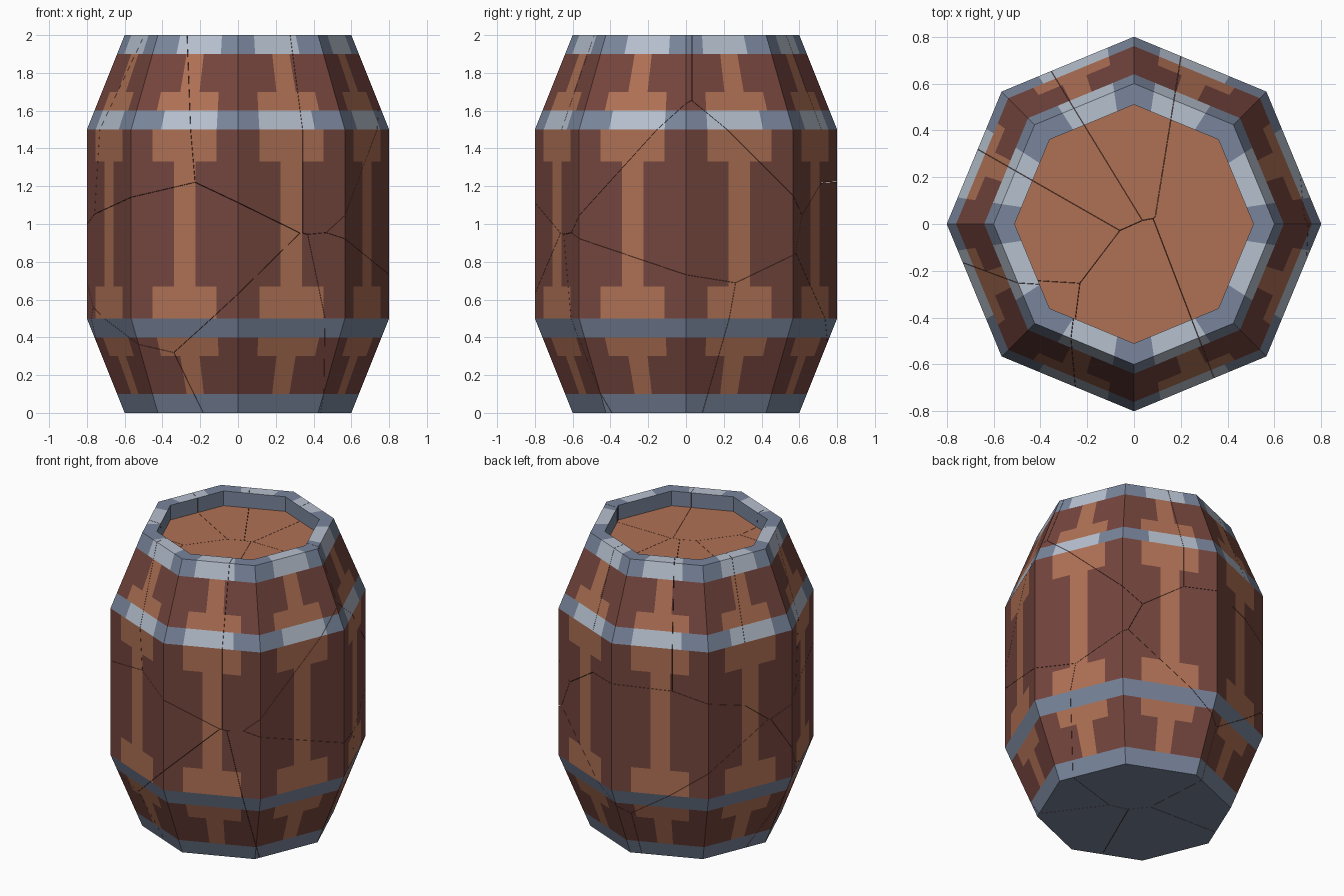
import bpy, bmesh, math
from mathutils import Vector

if "Cube" in bpy.data.objects:
    bpy.data.objects.remove(bpy.data.objects["Cube"])


def material(name, rgb):
    m = bpy.data.materials.new(name)
    m.diffuse_color = (*rgb, 1)
    m.use_nodes = True
    m.node_tree.nodes["Principled BSDF"].inputs["Base Color"].default_value = m.diffuse_color
    return m


MATS = [material("dark_red_wood", (0.175, 0.060, 0.047)),
        material("orange_wood", (0.43, 0.165, 0.09)),
        material("blue_grey_steel", (0.19, 0.235, 0.33)),
        material("light_steel", (0.47, 0.53, 0.62))]
DARK, ORANGE, STEEL, LIGHT = range(4)

# Profile rings (radius, height) and what fills the strip above each ring
PROFILE = [(0.60, 0.0, "steel"), (0.64, 0.1, "narrow"), (0.72, 0.3, "wide"),
           (0.76, 0.4, "steel"), (0.80, 0.5, "wide"), (0.80, 0.67, "narrow"),
           (0.80, 1.33, "wide"), (0.80, 1.5, "shiny"), (0.76, 1.6, "wide"),
           (0.72, 1.7, "narrow"), (0.64, 1.9, "shiny"), (0.60, 2.0, "shiny"),
           (0.51, 2.0, "steel"), (0.51, 1.9, None)]

# Each of the eight sides is split at these fractions, mirrored on every other side
CUTS = [0, 0.2, 0.4, 0.6, 0.72, 0.8, 1]


def strip_colour(kind, t):
    if kind == "steel":
        return STEEL
    if kind == "shiny":
        return LIGHT if 0.2 < t < 0.72 else STEEL
    lo, hi = (0.2, 0.8) if kind == "wide" else (0.4, 0.6)
    return ORANGE if lo < t < hi else DARK


# Unit octagon outline points, with the fraction at the middle of each column
outline, column_t = [], []
for k in range(8):
    a = Vector((math.cos(k * math.pi / 4), math.sin(k * math.pi / 4), 0))
    b = Vector((math.cos((k + 1) * math.pi / 4), math.sin((k + 1) * math.pi / 4), 0))
    cuts = CUTS if k % 2 == 0 else [1 - c for c in reversed(CUTS)]
    for c0, c1 in zip(cuts, cuts[1:]):
        outline.append(a.lerp(b, c0))
        mid = (c0 + c1) / 2
        column_t.append(mid if k % 2 == 0 else 1 - mid)

# Whole barrel body as one closed solid
body = bmesh.new()
rings = [[body.verts.new((p.x * r, p.y * r, z)) for p in outline] for r, z, _ in PROFILE]
n = len(outline)
for i, (_, _, kind) in enumerate(PROFILE[:-1]):
    for j in range(n):
        q = (j + 1) % n
        f = body.faces.new((rings[i][j], rings[i][q], rings[i + 1][q], rings[i + 1][j]))
        f.material_index = strip_colour(kind, column_t[j])
body.faces.new(rings[0][::-1]).material_index = STEEL     # underside
body.faces.new(rings[-1]).material_index = ORANGE         # recessed lid
body.normal_update()

# Cell centres for the broken pieces: lid ring, middle, then base
SEEDS = [Vector(s) for s in (
    (-0.10, 0.44, 1.6), (0.40, 0.36, 1.6), (0.40, -0.30, 1.6), (0.06, -0.43, 1.6),
    (-0.50, -0.36, 1.55), (-0.48, -0.02, 1.6), (-0.28, 0.33, 1.6),
    (0.62, 0.05, 1.2), (-0.35, -0.45, 0.75), (-0.10, 0.50, 0.8),
    (0.08, -0.42, 0.3), (-0.42, -0.20, 0.1), (0.45, -0.15, 0.4),
    (0.30, 0.35, 0.3), (-0.40, 0.30, 0.3))]
GAP = 0.0008

# Cut one piece per cell and close its broken sides
for i, seed in enumerate(SEEDS):
    bm = body.copy()
    for other in SEEDS:
        if other is seed or not bm.faces:
            continue
        away = (other - seed).normalized()
        bmesh.ops.bisect_plane(bm, geom=bm.verts[:] + bm.edges[:] + bm.faces[:], dist=1e-6,
                               plane_co=(seed + other) / 2 - away * GAP, plane_no=away,
                               clear_outer=True)
        open_edges = [e for e in bm.edges if e.is_boundary]
        if open_edges:
            for f in bmesh.ops.holes_fill(bm, edges=open_edges, sides=0)["faces"]:
                f.material_index = DARK
    if bm.faces:
        bmesh.ops.recalc_face_normals(bm, faces=bm.faces)
        mesh = bpy.data.meshes.new(f"barrel_piece_{i + 1}")
        for m in MATS:
            mesh.materials.append(m)
        bm.to_mesh(mesh)
        bpy.context.collection.objects.link(bpy.data.objects.new(mesh.name, mesh))
    bm.free()
body.free()
